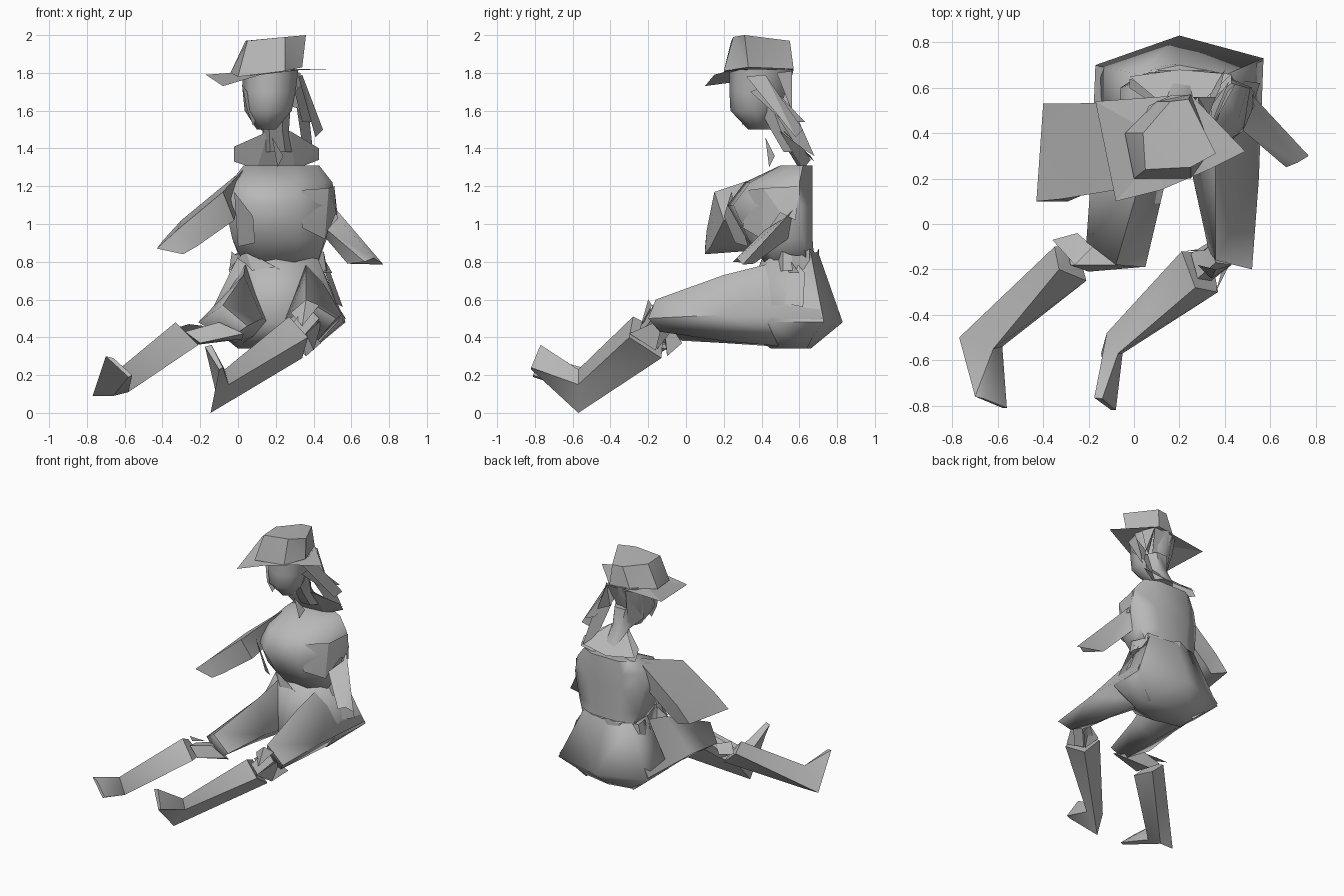
import bpy, bmesh, math, random

random.seed(4)
grey = bpy.data.materials.new("plain grey")
grey.diffuse_color = (0.48, 0.48, 0.48, 1)


def finish(name, bm, angle=50):
    bmesh.ops.recalc_face_normals(bm, faces=bm.faces)
    me = bpy.data.meshes.new(name)
    bm.to_mesh(me)
    bm.free()
    me.materials.append(grey)
    ob = bpy.data.objects.new(name, me)
    bpy.context.collection.objects.link(ob)
    bpy.ops.object.select_all(action='DESELECT')
    ob.select_set(True)
    bpy.context.view_layer.objects.active = ob
    bpy.ops.object.shade_smooth_by_angle(angle=math.radians(angle))
    return ob


def loft(name, rings, caps=True, angle=50):
    """Skin a row of cross-sections that all have the same point count."""
    bm = bmesh.new()
    vs = [[bm.verts.new(p) for p in r] for r in rings]
    n = len(rings[0])
    for a, b in zip(vs, vs[1:]):
        for i in range(n):
            j = (i + 1) % n
            bm.faces.new((a[i], a[j], b[j], b[i]))
    if caps:
        bm.faces.new(vs[0])
        bm.faces.new(vs[-1])
    bmesh.ops.triangulate(bm, faces=bm.faces)
    return finish(name, bm, angle)


def level(z, pts):
    return [(x, y, z) for x, y in pts]


def oval(cx, cy, z, rx, ry, n=8):
    return [(cx + rx * math.cos(math.tau * i / n),
             cy + ry * math.sin(math.tau * i / n), z) for i in range(n)]


def plates(name, polys):
    """Loose flat pieces, such as locks of hair and cloth scraps."""
    bm = bmesh.new()
    for p in polys:
        bm.faces.new([bm.verts.new(c) for c in p])
    bmesh.ops.triangulate(bm, faces=bm.faces)
    return finish(name, bm, 20)


# hat: crown and drooping brim
loft("hat_crown", [
    [(-0.04, 0.40, 1.80), (0.0, 0.20, 1.78), (0.25, 0.20, 1.81),
     (0.34, 0.33, 1.83), (0.25, 0.57, 1.82), (0.10, 0.54, 1.82)],
    [(0.04, 0.40, 1.97), (0.05, 0.24, 1.97), (0.25, 0.25, 1.99),
     (0.36, 0.31, 2.0), (0.24, 0.55, 1.97), (0.16, 0.54, 1.97)]], angle=35)
rim = [(-0.17, 0.54, 1.79), (-0.08, 0.10, 1.73), (0.12, 0.15, 1.79),
       (0.33, 0.24, 1.815), (0.49, 0.32, 1.82), (0.25, 0.57, 1.82)]
mid = (0.15, 0.36, 1.815)
plates("hat_brim", [(mid, rim[i], rim[(i + 1) % 6]) for i in range(6)])

# head and neck
loft("head", [oval(0.17, 0.40, 1.82, 0.15, 0.17),
              oval(0.165, 0.385, 1.70, 0.14, 0.155),
              oval(0.16, 0.36, 1.60, 0.125, 0.125),
              oval(0.15, 0.40, 1.50, 0.05, 0.07)])
loft("neck", [oval(0.19, 0.45, 1.64, 0.09, 0.09, 6),
              oval(0.20, 0.50, 1.50, 0.07, 0.06, 6),
              oval(0.21, 0.57, 1.38, 0.08, 0.06, 6)])

# hair locks
plates("hair", [
    ((0.32, 0.32, 1.78), (0.34, 0.42, 1.79), (0.45, 0.62, 1.50), (0.41, 0.58, 1.46)),
    ((0.30, 0.34, 1.70), (0.34, 0.44, 1.74), (0.42, 0.63, 1.54), (0.34, 0.52, 1.54)),
    ((0.31, 0.45, 1.62), (0.38, 0.60, 1.54), (0.40, 0.68, 1.36), (0.34, 0.58, 1.42)),
    ((0.02, 0.30, 1.74), (0.05, 0.28, 1.60), (0.08, 0.30, 1.52), (0.12, 0.36, 1.60)),
    ((0.04, 0.48, 1.80), (0.12, 0.56, 1.80), (0.14, 0.50, 1.48), (0.06, 0.42, 1.56)),
    ((0.12, 0.56, 1.80), (0.28, 0.56, 1.81), (0.24, 0.48, 1.62), (0.15, 0.48, 1.60)),
    ((0.28, 0.56, 1.81), (0.33, 0.48, 1.80), (0.36, 0.56, 1.60), (0.29, 0.50, 1.62)),
    ((0.18, 0.42, 1.46), (0.24, 0.47, 1.36), (0.21, 0.44, 1.30))])

# cape collar lying over the back of the shoulders
plates("collar", [
    ((0.16, 0.48, 1.49), (0.28, 0.50, 1.49), (0.30, 0.62, 1.29), (0.10, 0.60, 1.29)),
    ((0.16, 0.48, 1.49), (-0.02, 0.60, 1.41), (-0.02, 0.64, 1.33), (0.10, 0.60, 1.29)),
    ((0.28, 0.50, 1.49), (0.43, 0.62, 1.40), (0.43, 0.66, 1.34), (0.30, 0.62, 1.29)),
    ((0.16, 0.50, 1.49), (0.28, 0.52, 1.49), (0.43, 0.66, 1.36), (0.20, 0.68, 1.33),
     (-0.02, 0.65, 1.36))])

# torso with a full chest and straight back
loft("torso", [
    level(0.79, [(0.03, .47), (.12, .42), (.30, .42), (.42, .47),
                 (.42, .64), (.30, .68), (.12, .68), (.02, .64)]),
    level(0.92, [(-0.03, .40), (.09, .32), (.32, .33), (.46, .42),
                 (.47, .62), (.33, .67), (.09, .67), (-.03, .62)]),
    level(1.10, [(-0.07, .35), (.06, .22), (.32, .25), (.48, .42),
                 (.52, .60), (.36, .67), (.07, .67), (-.06, .60)]),
    level(1.22, [(-0.04, .42), (.06, .31), (.31, .34), (.46, .46),
                 (.50, .60), (.36, .67), (.07, .67), (-.03, .61)]),
    level(1.31, [(0.03, .55), (.10, .50), (.30, .50), (.41, .56),
                 (.43, .62), (.33, .67), (.10, .67), (.03, .63)])], angle=70)

# jacket flap on the shoulder
plates("shoulder_flap", [
    ((0.34, 0.33, 1.18), (0.48, 0.41, 1.19), (0.52, 0.50, 1.06),
     (0.46, 0.40, 0.92), (0.34, 0.30, 0.98)),
    ((0.48, 0.41, 1.19), (0.51, 0.60, 1.20), (0.53, 0.58, 1.02), (0.52, 0.50, 1.06)),
    ((-0.02, 0.24, 1.17), (0.08, 0.20, 1.04), (0.09, 0.26, 0.90), (0.0, 0.33, 0.88))])

# arms: one wide hanging sleeve, one narrow
loft("wide_sleeve", [
    [(0.04, 0.54, 1.30), (-0.08, 0.15, 1.17), (-0.02, 0.20, 1.02), (0.0, 0.52, 1.10)],
    [(-0.30, 0.53, 1.02), (-0.32, 0.11, 0.97), (-0.22, 0.13, 0.88), (-0.22, 0.51, 0.92)],
    [(-0.40, 0.53, 0.91), (-0.43, 0.10, 0.87), (-0.29, 0.10, 0.84), (-0.28, 0.50, 0.87)]])
loft("narrow_sleeve", [
    [(0.50, 0.59, 1.10), (0.53, 0.52, 1.03), (0.47, 0.42, 0.97), (0.46, 0.55, 0.93)],
    [(0.77, 0.30, 0.785), (0.72, 0.27, 0.82), (0.67, 0.25, 0.80), (0.58, 0.36, 0.79)]])

# ragged sash around the waist
bm = bmesh.new()
n = 18
band = []
for i in range(n):
    a = math.tau * i / n
    r = random.uniform(0.96, 1.1)
    p = (0.22 + 0.24 * r * math.cos(a), 0.56 + 0.135 * r * math.sin(a))
    band.append((bm.verts.new((*p, random.uniform(0.83, 0.88))),
                 bm.verts.new((0.22 + (p[0] - 0.22) * 1.06, p[1], random.uniform(0.73, 0.79)))))
for i in range(n):
    a, b = band[i], band[(i + 1) % n]
    bm.faces.new((a[0], b[0], b[1]))
    bm.faces.new((a[0], b[1], a[1]))
finish("sash", bm, 20)
plates("sash_ends", [
    ((0.44, 0.58, 0.80), (0.49, 0.63, 0.74), (0.555, 0.62, 0.56), (0.52, 0.52, 0.58)),
    ((-0.05, 0.50, 0.76), (0.04, 0.42, 0.86), (0.22, 0.38, 0.76), (0.08, 0.40, 0.74)),
    ((0.42, 0.50, 0.88), (0.50, 0.60, 0.74), (0.38, 0.46, 0.75))])

# pelvis
loft("pelvis", [
    level(0.85, [(.01, .46), (.2, .42), (.41, .46), (.41, .66), (.2, .70), (.01, .66)]),
    level(0.48, [(-.17, .45), (.2, .25), (.56, .45), (.57, .73), (.2, .83), (-.17, .70)]),
    level(0.34, [(0, .50), (.2, .45), (.4, .50), (.4, .62), (.2, .66), (0, .62)])], angle=70)

# thighs: each section runs top, outer, bottom, inner
loft("thigh_left", [
    [(0.36, 0.64, 0.84), (0.57, 0.72, 0.50), (0.40, 0.64, 0.34), (0.20, 0.60, 0.45)],
    [(0.36, 0.20, 0.73), (0.55, 0.20, 0.52), (0.42, 0.20, 0.38), (0.26, 0.20, 0.50)],
    [(0.36, -0.16, 0.60), (0.52, -0.20, 0.50), (0.46, -0.14, 0.43), (0.33, -0.12, 0.48)]],
    angle=80)
loft("thigh_right", [
    [(0.05, 0.64, 0.84), (-0.17, 0.70, 0.50), (0.0, 0.64, 0.34), (0.20, 0.60, 0.45)],
    [(0.03, 0.20, 0.73), (-0.19, 0.20, 0.50), (-0.02, 0.20, 0.37), (0.13, 0.15, 0.50)],
    [(-0.08, -0.18, 0.57), (-0.21, -0.08, 0.48), (-0.05, -0.17, 0.39), (0.05, -0.19, 0.46)]],
    angle=80)

# shins and feet: each section runs top, outer, bottom, inner
loft("boot_left", [
    [(0.27, -0.28, 0.51), (0.37, -0.30, 0.40), (0.34, -0.13, 0.29), (0.21, -0.12, 0.43)],
    [(-0.07, -0.57, 0.23), (-0.05, -0.57, 0.15), (-0.145, -0.57, 0.0), (-0.12, -0.48, 0.12)],
    [(-0.14, -0.77, 0.36), (-0.08, -0.82, 0.24), (-0.10, -0.82, 0.23), (-0.175, -0.765, 0.35)]])
loft("boot_right", [
    [(-0.33, -0.20, 0.48), (-0.35, -0.10, 0.43), (-0.25, -0.10, 0.34), (-0.21, -0.25, 0.36)],
    [(-0.62, -0.55, 0.24), (-0.77, -0.50, 0.09), (-0.66, -0.50, 0.09), (-0.58, -0.54, 0.11)],
    [(-0.66, -0.77, 0.29), (-0.70, -0.76, 0.30), (-0.58, -0.81, 0.19), (-0.56, -0.81, 0.20)]])

# knee joints and torn trouser ends
loft("knee_right", [
    [(-0.28, -0.18, 0.43), (-0.30, -0.08, 0.41), (-0.22, -0.10, 0.36), (-0.20, -0.21, 0.37)],
    [(-0.10, -0.18, 0.48), (-0.14, -0.08, 0.46), (0.02, -0.14, 0.39), (0.03, -0.19, 0.42)]])
loft("knee_left", [
    [(0.28, -0.24, 0.46), (0.34, -0.25, 0.40), (0.33, -0.15, 0.34), (0.25, -0.13, 0.42)],
    [(0.36, -0.17, 0.57), (0.43, -0.18, 0.50), (0.40, -0.08, 0.43), (0.33, -0.08, 0.48)]])
plates("torn_cloth", [
    ((-0.36, -0.07, 0.44), (-0.25, -0.04, 0.42), (-0.18, -0.10, 0.46), (-0.26, -0.18, 0.47)),
    ((0.28, -0.18, 0.53), (0.36, -0.20, 0.60), (0.43, -0.18, 0.57), (0.34, -0.24, 0.46)),
    ((0.36, -0.30, 0.42), (0.45, -0.12, 0.50), (0.40, -0.16, 0.33)),
    ((0.22, -0.12, 0.44), (0.30, -0.12, 0.52), (0.44, -0.02, 0.37), (0.36, -0.10, 0.30))])
